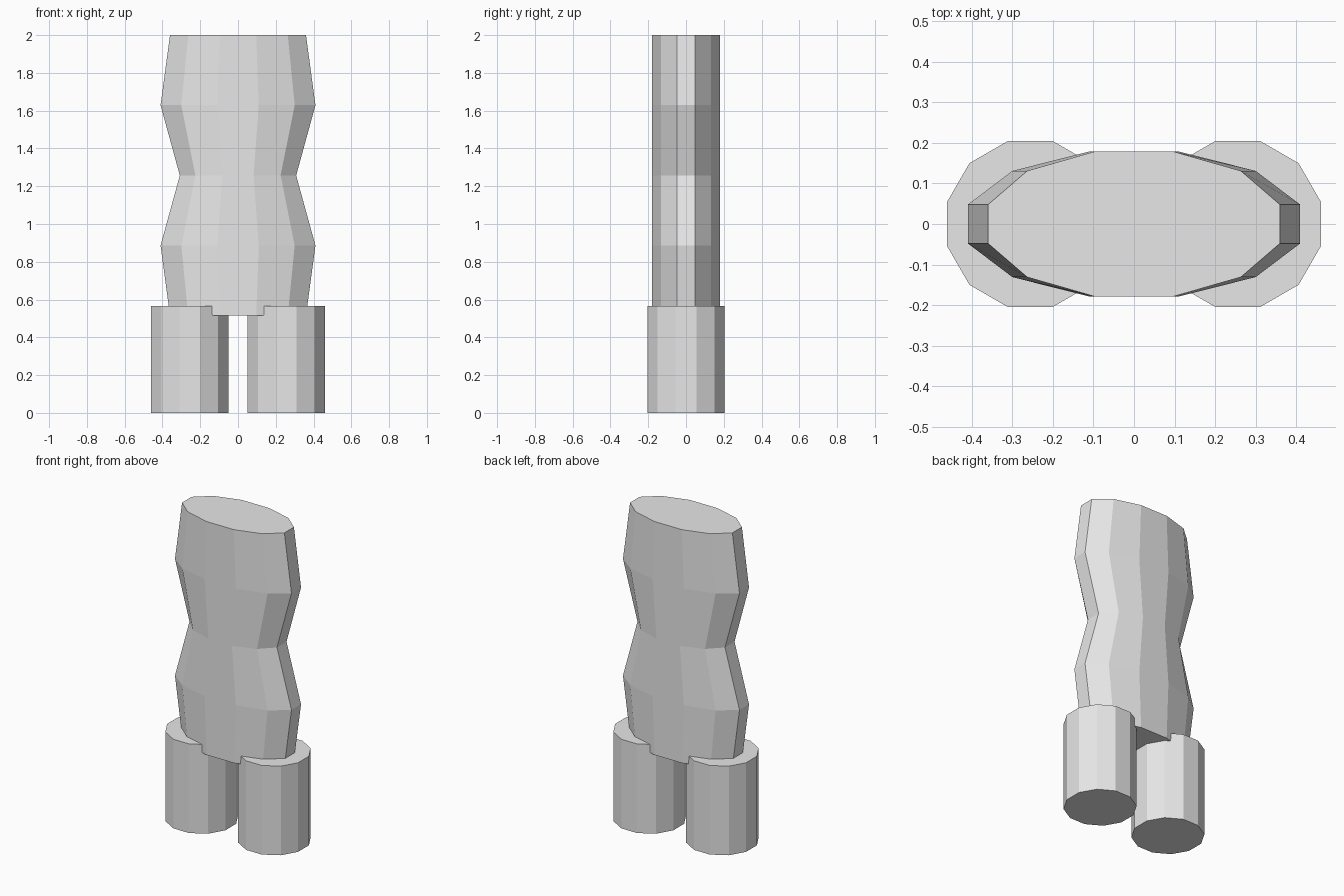
import bpy, bmesh, math

if "Cube" in bpy.data.objects:
    bpy.data.objects.remove(bpy.data.objects["Cube"])

SIDES = 12

grey = bpy.data.materials.new("light_grey")
grey.diffuse_color = (0.8, 0.8, 0.8, 1)
grey.use_nodes = True
grey.node_tree.nodes["Principled BSDF"].inputs["Base Color"].default_value = grey.diffuse_color


def loft(name, rings, cx=0.0):
    """Closed 12-sided column; rings are (z, half width x, half depth y) with flat sides on the axes."""
    bm = bmesh.new()
    k = 1 / math.cos(math.pi / SIDES)
    loops = []
    for z, hx, hy in rings:
        angles = [(i + 0.5) * 2 * math.pi / SIDES for i in range(SIDES)]
        loops.append([bm.verts.new((cx + hx * k * math.cos(a), hy * k * math.sin(a), z))
                      for a in angles])
    for low, high in zip(loops, loops[1:]):
        for i in range(SIDES):
            j = (i + 1) % SIDES
            bm.faces.new((low[i], low[j], high[j], high[i]))
    bm.faces.new(loops[0][::-1])
    bm.faces.new(loops[-1])
    mesh = bpy.data.meshes.new(name)
    bm.to_mesh(mesh)
    bm.free()
    mesh.materials.append(grey)
    obj = bpy.data.objects.new(name, mesh)
    bpy.context.collection.objects.link(obj)
    return obj


# Torso: flat slab pinched at the waist and at both ends
DEPTH = 0.179
loft("torso", [(0.515, 0.36, DEPTH), (0.886, 0.41, DEPTH), (1.257, 0.308, DEPTH),
               (1.629, 0.41, DEPTH), (2.0, 0.36, DEPTH)])

# Legs: two stubby columns
for side, name in ((-1, "left_leg"), (1, "right_leg")):
    loft(name, [(0.0, 0.205, 0.205), (0.567, 0.205, 0.205)], side * 0.256)
